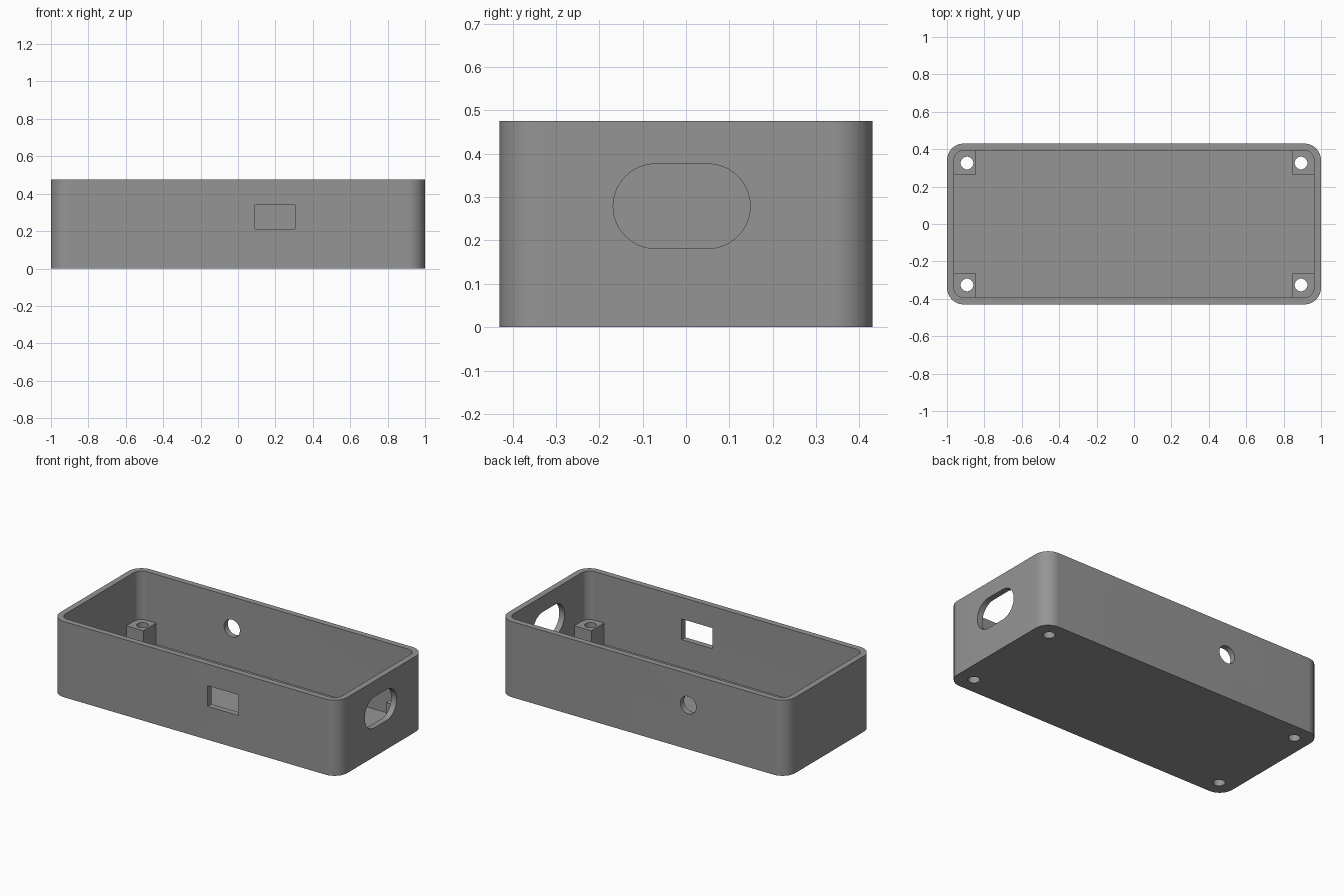
import bpy, bmesh, math
from mathutils import Matrix

if "Cube" in bpy.data.objects:
    bpy.data.objects.remove(bpy.data.objects["Cube"])

grey = bpy.data.materials.new("grey plastic")
grey.diffuse_color = (0.3, 0.3, 0.3, 1)
grey.use_nodes = True
grey.node_tree.nodes["Principled BSDF"].inputs["Base Color"].default_value = grey.diffuse_color

HX, HY, H = 1.0, 0.43, 0.476      # outer half sizes and height
WALL, FLOOR = 0.037, 0.035
IX, IY = HX - WALL, HY - WALL     # inner half sizes


def rounded(w, h, r, n=16):
    """Outline of a rounded rectangle with half sizes w, h."""
    pts = []
    for k, (sx, sy) in enumerate([(1, 1), (-1, 1), (-1, -1), (1, -1)]):
        for i in range(n + 1):
            a = math.pi / 2 * (k + i / n)
            p = (sx * (w - r) + r * math.cos(a), sy * (h - r) + r * math.sin(a))
            if not pts or math.dist(p, pts[-1]) > 1e-5:
                pts.append(p)
    if math.dist(pts[0], pts[-1]) < 1e-5:
        pts.pop()
    return pts


def rect(w, h):
    return [(w, h), (-w, h), (-w, -h), (w, -h)]


def prism(name, pts, depth, matrix=Matrix()):
    """Extrude an outline from z = 0 to depth, then place it."""
    bm = bmesh.new()
    f = bm.faces.new([bm.verts.new((x, y, 0)) for x, y in pts])
    ext = bmesh.ops.extrude_face_region(bm, geom=[f])["geom"]
    verts = [v for v in ext if isinstance(v, bmesh.types.BMVert)]
    bmesh.ops.translate(bm, vec=(0, 0, depth), verts=verts)
    bmesh.ops.transform(bm, matrix=matrix, verts=bm.verts)
    bmesh.ops.recalc_face_normals(bm, faces=bm.faces)
    me = bpy.data.meshes.new(name)
    bm.to_mesh(me)
    bm.free()
    me.materials.append(grey)
    ob = bpy.data.objects.new(name, me)
    bpy.context.collection.objects.link(ob)
    return ob


def boolean(target, tool, operation):
    """Apply a boolean and discard the tool."""
    bpy.context.view_layer.objects.active = target
    m = target.modifiers.new(operation, 'BOOLEAN')
    m.object, m.operation, m.solver = tool, operation, 'EXACT'
    bpy.ops.object.modifier_apply(modifier=m.name)
    bpy.data.objects.remove(tool)


def at(x, y, z):
    return Matrix.Translation((x, y, z))


# Open tray with rounded vertical corners
case = prism("enclosure_case", rounded(HX, HY, 0.09), H)
cavity = prism("cavity", rounded(IX, IY, 0.053), H, at(0, 0, FLOOR))
boolean(case, cavity, 'DIFFERENCE')

# Square corner posts with screw holes through the floor
for sx in (-1, 1):
    for sy in (-1, 1):
        post = prism("post", rect(0.0605, 0.0655), 0.16,
                     at(sx * 0.9055, sy * 0.3305, 0.01))
        boolean(case, post, 'UNION')
for sx in (-1, 1):
    for sy in (-1, 1):
        hole = prism("screw_hole", rounded(0.034, 0.034, 0.034, 8), 0.4,
                     at(sx * 0.893, sy * 0.326, -0.1))
        boolean(case, hole, 'DIFFERENCE')

# Front slot, round back hole and oval opening in the right end
to_y = Matrix.Rotation(math.pi / 2, 4, 'X')
to_x = Matrix.Rotation(math.pi / 2, 4, 'Y')
slot = prism("slot", rect(0.1075, 0.065), 0.2, at(0.1975, -0.33, 0.275) @ to_y)
boolean(case, slot, 'DIFFERENCE')
round_hole = prism("round_hole", rounded(0.055, 0.055, 0.055, 8), 0.2,
                   at(-0.317, 0.53, 0.278) @ to_y)
boolean(case, round_hole, 'DIFFERENCE')
oval = prism("oval", rounded(0.0975, 0.158, 0.0975), 0.2,
             at(0.9, -0.01, 0.279) @ to_x)
boolean(case, oval, 'DIFFERENCE')

# Smooth curved walls, keep sharp edges
bpy.ops.object.select_all(action='DESELECT')
case.select_set(True)
bpy.context.view_layer.objects.active = case
bpy.ops.object.shade_smooth_by_angle(angle=math.radians(30))
